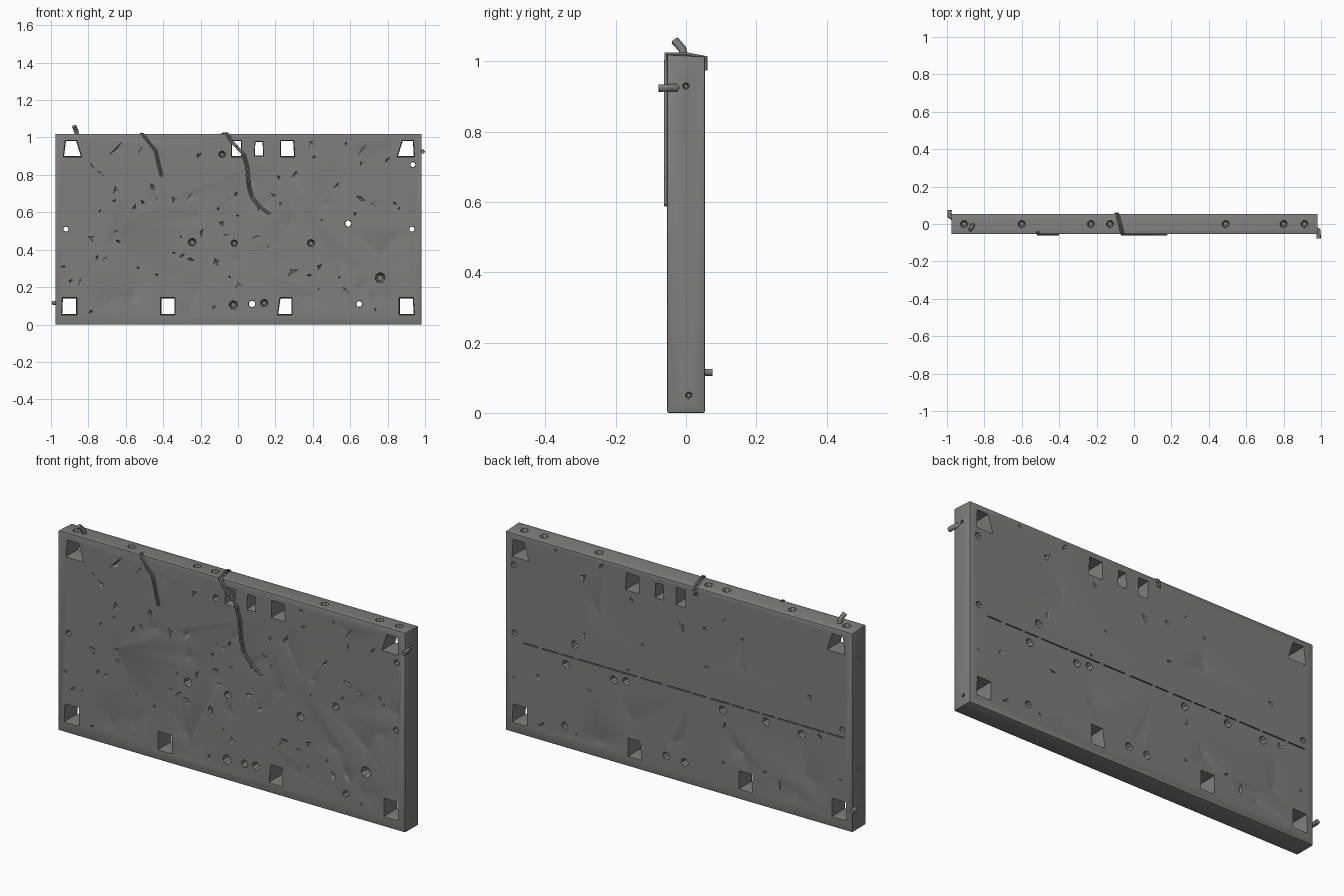
import bpy, bmesh, math, random
from mathutils import Vector, Matrix

if "Cube" in bpy.data.objects:
    bpy.data.objects.remove(bpy.data.objects["Cube"])

random.seed(7)
X0, X1, Y, H = -0.977, 0.982, 0.054, 1.02

concrete = bpy.data.materials.new("concrete_grey")
concrete.diffuse_color = (0.21, 0.21, 0.205, 1)
concrete.use_nodes = True
concrete.node_tree.nodes["Principled BSDF"].inputs["Base Color"].default_value = concrete.diffuse_color


def make_object(name, bm):
    bmesh.ops.recalc_face_normals(bm, faces=bm.faces)
    me = bpy.data.meshes.new(name)
    bm.to_mesh(me)
    bm.free()
    me.materials.append(concrete)
    ob = bpy.data.objects.new(name, me)
    bpy.context.collection.objects.link(ob)
    return ob


def box(bm, x0, x1, y0, y1, z0, z1):
    m = Matrix.Translation(((x0 + x1) / 2, (y0 + y1) / 2, (z0 + z1) / 2)) @ \
        Matrix.Diagonal((x1 - x0, y1 - y0, z1 - z0, 1))
    return bmesh.ops.create_cube(bm, size=1, matrix=m)["verts"]


def prism(bm, pts):
    # outline in x,z cut right through the slab, slightly wider at both faces
    cx = sum(p[0] for p in pts) / len(pts)
    cz = sum(p[1] for p in pts) / len(pts)
    rings = []
    for y, s in ((-0.09, 1.18), (0, 1.0), (0.09, 1.18)):
        rings.append([bm.verts.new((cx + (x - cx) * s, y, cz + (z - cz) * s))
                      for x, z in pts])
    n = len(pts)
    for a, b in zip(rings, rings[1:]):
        for i in range(n):
            bm.faces.new((a[i], a[(i + 1) % n], b[(i + 1) % n], b[i]))
    bm.faces.new(rings[0])
    bm.faces.new(rings[-1])


def pit(bm, p, n, r, depth, seg=7, squash=1.0, spin=0.0, tip=0.5, lift=0.004):
    # tapered pocket cutter, wide end just outside the surface
    d = depth + lift
    n = Vector(n)
    m = Matrix.Translation(Vector(p) + n * (lift - d / 2)) @ \
        n.to_track_quat('Z', 'Y').to_matrix().to_4x4() @ \
        Matrix.Rotation(spin, 4, 'Z') @ Matrix.Diagonal((1, squash, 1, 1))
    bmesh.ops.create_cone(bm, cap_ends=True, segments=seg, radius1=r * tip,
                          radius2=r, depth=d, matrix=m)


# slab block with slightly worn edges
bm = bmesh.new()
box(bm, X0, X1, -Y, Y, 0, H)
for v in bm.verts:
    if v.co.z > 0.5 and v.co.y > 0:
        v.co.z -= 0.006
bmesh.ops.bevel(bm, geom=bm.edges[:], offset=0.005, segments=2, affect='EDGES', profile=0.5)
slab = make_object("concrete_slab", bm)

cut = bmesh.new()
taken = []          # x, z, radius of everything already cut

# square through holes: left, right, bottom, top, top-left shift, top-right shift
squares = [(-0.93, -0.84, 0.90, 0.98, 0.01, -0.025), (-0.033, 0.017, 0.90, 0.98, 0, 0),
           (0.09, 0.135, 0.905, 0.975, 0.003, -0.004), (0.23, 0.30, 0.90, 0.98, 0, -0.005),
           (0.855, 0.94, 0.90, 0.98, 0.025, -0.005), (-0.94, -0.865, 0.055, 0.14, 0.004, 0),
           (-0.41, -0.34, 0.055, 0.14, 0, 0), (0.215, 0.285, 0.055, 0.14, 0.012, 0),
           (0.865, 0.94, 0.055, 0.14, 0, -0.006)]
for a, b, c, d, s, t in squares:
    prism(cut, [(a, c), (b, c), (b + t, d), (a + s, d)])
    taken.append(((a + b) / 2, (c + d) / 2, 0.07))

# small round through holes
for x, z, r in [(-0.92, 0.51, 0.014), (0.935, 0.855, 0.014), (0.93, 0.51, 0.014),
                (0.59, 0.54, 0.017), (0.648, 0.11, 0.016), (0.075, 0.11, 0.018)]:
    prism(cut, [(x + r * math.cos(i * math.tau / 7), z + r * math.sin(i * math.tau / 7))
                for i in range(7)])
    taken.append((x, z, r + 0.012))

# round pockets on the front and back
for x, z, r in [(-0.085, 0.91, 0.02), (-0.245, 0.44, 0.024), (-0.02, 0.435, 0.02),
                (0.39, 0.435, 0.022), (0.76, 0.25, 0.03), (-0.025, 0.105, 0.025),
                (0.14, 0.115, 0.022)]:
    pit(cut, (x, -Y, z), (0, -1, 0), r, 0.04)
    taken.append((x, z, r + 0.01))
for x, z in [(0.64, 0.425), (0.37, 0.42), (0.30, 0.43), (-0.245, 0.43), (-0.49, 0.435),
             (-0.69, 0.425), (-0.03, 0.105)]:
    pit(cut, (x, Y, z), (0, 1, 0), 0.022, 0.035, tip=0.4)
    taken.append((x, z, 0.035))

# pockets along the top edge and on the narrow ends
for x in (-0.908, -0.6, -0.23, -0.128, 0.49, 0.8, 0.912):
    pit(cut, (x, 0, H - 0.003), (0, 0, 1), 0.024, 0.022, lift=0.008)
for y, z in ((0, 0.93), (0.008, 0.05)):
    pit(cut, (X1, y, z), (1, 0, 0), 0.011, 0.02, seg=6)
for y, z in ((0, 0.87), (0, 0.3)):
    pit(cut, (X0, y, z), (-1, 0, 0), 0.011, 0.02, seg=6)

# broken horizontal seam across the back
x = -0.93
while x < 0.9:
    w = random.uniform(0.06, 0.17)
    box(cut, x, min(x + w, 0.93), Y - 0.006, Y + 0.01, 0.467, 0.472)
    x += w + random.uniform(0.012, 0.03)

# scattered chips, mostly on the front
for side, count in ((-1, 85), (1, 32)):
    placed = list(taken)
    for _ in range(1500):
        if count == 0:
            break
        r = random.choice((0.01, 0.014, 0.022, 0.03, 0.045, 0.06))
        x = random.uniform(X0 + r + 0.015, X1 - r - 0.015)
        z = random.uniform(r + 0.015, H - r - 0.015)
        if any(math.hypot(x - a, z - b) < r + c + 0.003 for a, b, c in placed):
            continue
        if side > 0 and abs(z - 0.47) < r + 0.01:
            continue
        placed.append((x, z, r))
        pit(cut, (x, side * Y, z), (0, side, 0), r,
            random.uniform(0.003, 0.008) if r > 0.015 else 0.012,
            seg=random.choice((3, 4, 5)), squash=random.uniform(0.3, 0.8),
            spin=random.uniform(0, math.tau), tip=0.15, lift=0.001)
        count -= 1

cutter = make_object("slab_cutter", cut)
cutter.hide_render = True
mod = slab.modifiers.new("cut", 'BOOLEAN')
mod.operation, mod.solver, mod.object = 'DIFFERENCE', 'EXACT', cutter
bpy.context.view_layer.objects.active = slab
slab.select_set(True)
bpy.ops.object.modifier_apply(modifier="cut")
bpy.data.objects.remove(cutter)
bpy.ops.object.shade_smooth_by_angle(angle=math.radians(25))


def tube(name, points, radius, res=1, offsets=(0,)):
    # bar or cable along a path, optionally as parallel strands
    cu = bpy.data.curves.new(name, 'CURVE')
    cu.dimensions = '3D'
    cu.bevel_depth, cu.bevel_resolution, cu.use_fill_caps = radius, res, True
    for off in offsets:
        sp = cu.splines.new('POLY')
        sp.points.add(len(points) - 1)
        for q, (x, y, z) in zip(sp.points, points):
            q.co = (x + off, y, z, 1)
    cu.materials.append(concrete)
    ob = bpy.data.objects.new(name, cu)
    bpy.context.collection.objects.link(ob)


# raised wires running down the front
f = -Y - 0.004
tube("short_wire", [(-0.515, -0.04, 1.022), (-0.51, f, 1.018), (-0.47, f, 0.965),
                    (-0.44, f, 0.93), (-0.425, f, 0.86), (-0.408, f, 0.79)],
     0.004, 1, (-0.005, 0.005))
tube("long_wire", [(-0.095, Y + 0.003, 0.975), (-0.09, Y + 0.003, 1.012), (-0.075, 0, 1.022),
                   (-0.06, f, 1.022), (-0.035, f, 0.98), (0.03, f, 0.91), (0.05, f, 0.84),
                   (0.058, f, 0.74), (0.075, f, 0.68), (0.11, f, 0.635), (0.17, f, 0.59)],
     0.0045, 1, (-0.006, 0.006))

# bent bar ends sticking out of the slab
tube("top_bar_end", [(-0.86, -0.005, 1.0), (-0.865, -0.01, 1.035), (-0.876, -0.032, 1.06)], 0.012)
tube("right_bar_end", [(0.965, -0.02, 0.925), (0.986, -0.035, 0.925), (0.988, -0.078, 0.924)], 0.012)
tube("left_bar_end", [(X0 + 0.01, 0.03, 0.115), (-0.987, 0.042, 0.115), (-0.986, 0.075, 0.115)], 0.012)
